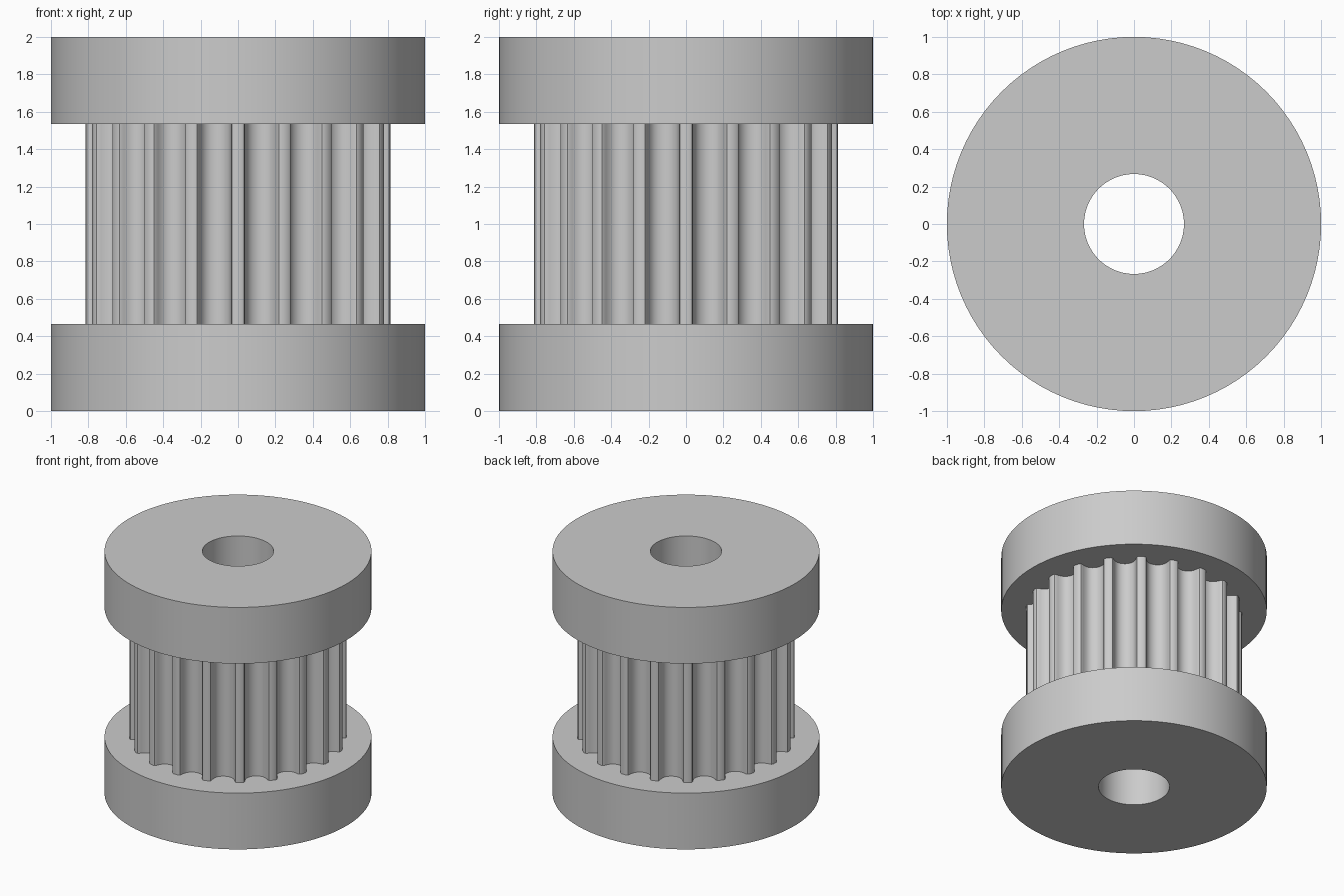
import bpy, bmesh
from math import radians
from mathutils import Matrix, Vector

cube = bpy.data.objects.get("Cube")
if cube:
    bpy.data.objects.remove(cube, do_unlink=True)

TEETH = 20
TIP_RADIUS = 0.815
FLANGE_HEIGHT = 0.465

grey = bpy.data.materials.new("plain grey")
grey.use_nodes = True
colour = (0.6, 0.6, 0.6, 1)
grey.diffuse_color = colour
grey.node_tree.nodes["Principled BSDF"].inputs["Base Color"].default_value = colour


def cylinder(name, radius, z0, z1, sides=96):
    bpy.ops.mesh.primitive_cylinder_add(
        vertices=sides, radius=radius, depth=z1 - z0, location=(0, 0, (z0 + z1) / 2))
    obj = bpy.context.object
    obj.name = name
    return obj


def combine(target, tool, operation):
    mod = target.modifiers.new(operation.lower(), 'BOOLEAN')
    mod.operation, mod.object, mod.solver = operation, tool, 'EXACT'
    bpy.context.view_layer.objects.active = target
    bpy.ops.object.modifier_apply(modifier=mod.name)
    bpy.data.objects.remove(tool, do_unlink=True)


# Half of one rounded belt groove: (sideways offset, depth), from lip to floor
half = [(0.108, 0.001), (0.094, 0.006), (0.087, 0.018), (0.084, 0.032), (0.079, 0.046),
        (0.073, 0.059), (0.065, 0.072), (0.052, 0.085), (0.036, 0.094), (0.018, 0.1)]
groove = [(-x, d) for x, d in half] + [(0, 0.102)] + [(x, d) for x, d in reversed(half)]

# Toothed core: repeat the groove around the axis and extrude it
bm = bmesh.new()
ring = []
for i in range(TEETH):
    turn = Matrix.Rotation(radians((i + 0.5) * 360 / TEETH), 3, 'Z')
    for x, d in groove:
        ring.append(bm.verts.new(turn @ Vector((x, d - TIP_RADIUS + 0.007, FLANGE_HEIGHT - 0.1))))
base = bm.faces.new(ring)
top = bmesh.ops.extrude_face_region(bm, geom=[base])["geom"]
bmesh.ops.translate(bm, vec=(0, 0, 2.2 - 2 * FLANGE_HEIGHT),
                    verts=[v for v in top if isinstance(v, bmesh.types.BMVert)])
bmesh.ops.recalc_face_normals(bm, faces=bm.faces)
mesh = bpy.data.meshes.new("toothed_pulley")
bm.to_mesh(mesh)
bm.free()
pulley = bpy.data.objects.new("toothed_pulley", mesh)
bpy.context.collection.objects.link(pulley)

# Flanges at both ends, then the shaft bore
for name, z in (("lower_flange", 0), ("upper_flange", 2 - FLANGE_HEIGHT)):
    combine(pulley, cylinder(name, 1, z, z + FLANGE_HEIGHT), 'UNION')
combine(pulley, cylinder("shaft_bore", 0.267, -0.2, 2.2, 64), 'DIFFERENCE')

pulley.data.materials.clear()
pulley.data.materials.append(grey)
for face in pulley.data.polygons:
    face.material_index = 0
bpy.ops.object.select_all(action='DESELECT')
pulley.select_set(True)
bpy.context.view_layer.objects.active = pulley
bpy.ops.object.shade_smooth_by_angle(angle=radians(30))
